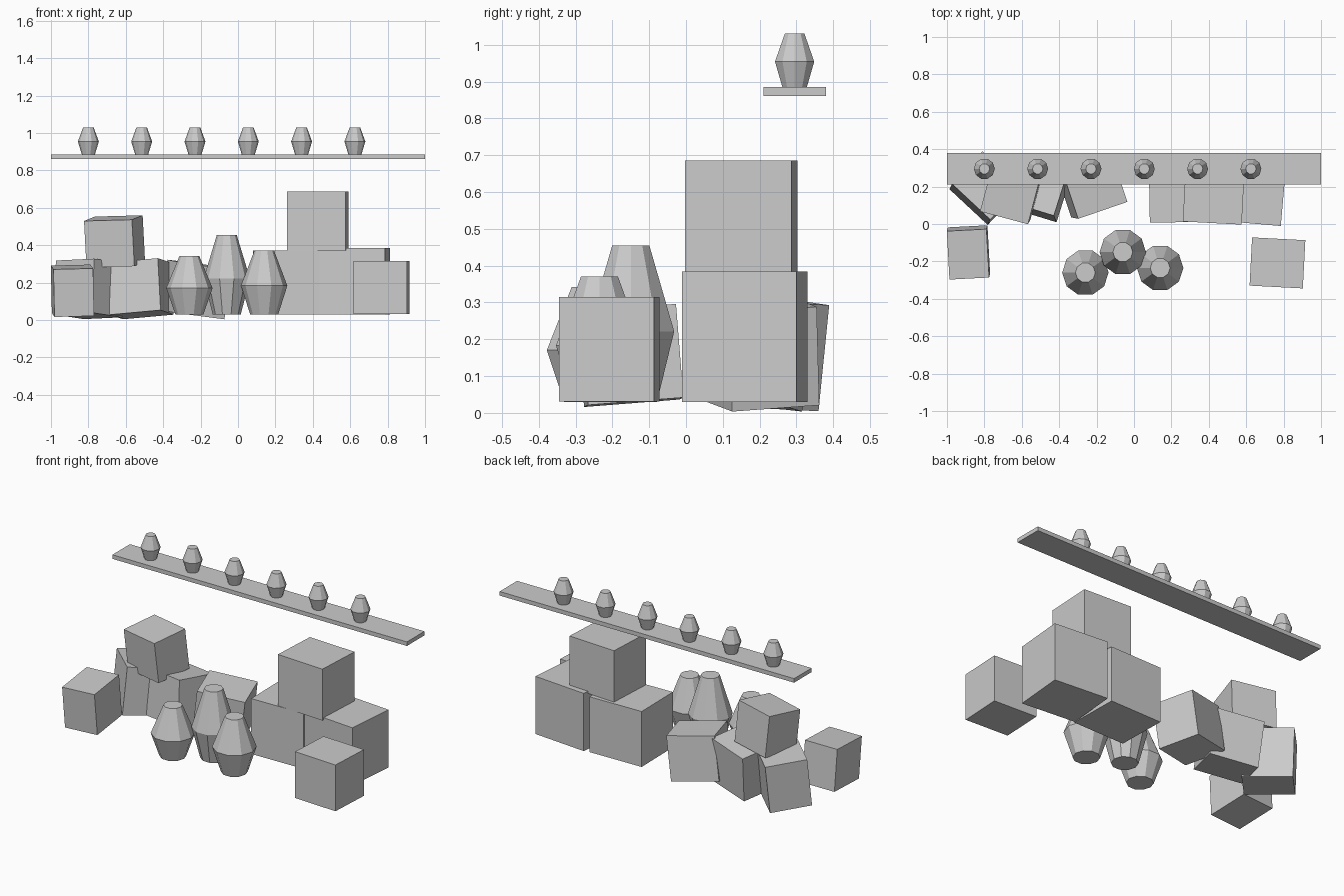
import bpy, bmesh
from math import radians, cos, sin, pi
from mathutils import Matrix, Euler, Vector

if "Cube" in bpy.data.objects:
    bpy.data.objects.remove(bpy.data.objects["Cube"])


def make_object(name, bm):
    bmesh.ops.recalc_face_normals(bm, faces=bm.faces)
    mesh = bpy.data.meshes.new(name)
    bm.to_mesh(mesh)
    bm.free()
    obj = bpy.data.objects.new(name, mesh)
    bpy.context.collection.objects.link(obj)
    return obj


def box(name, center, size, rot=(0, 0, 0)):
    bm = bmesh.new()
    bmesh.ops.create_cube(bm, size=1, matrix=Matrix.Diagonal((*size, 1)))
    obj = make_object(name, bm)
    obj.location = center
    obj.rotation_euler = Euler([radians(a) for a in rot])
    return obj


def lathe(name, location, profile, sides=10):
    """Closed, faceted pot from (radius, height) pairs."""
    bm = bmesh.new()
    rings = [[bm.verts.new((r * cos(2 * pi * i / sides), r * sin(2 * pi * i / sides), z))
              for i in range(sides)] for r, z in profile]
    for a, b in zip(rings, rings[1:]):
        for i in range(sides):
            j = (i + 1) % sides
            bm.faces.new((a[i], a[j], b[j], b[i]))
    bm.faces.new(rings[0][::-1])
    bm.faces.new(rings[-1])
    obj = make_object(name, bm)
    obj.location = location
    return obj


# Shelf with a row of small jars
box("shelf", (0, 0.295, 0.8725), (2, 0.17, 0.025))
for i in range(6):
    lathe(f"small_jar_{i + 1}", (-0.8 + 0.285 * i, 0.295, 0.885),
          [(0.035, 0), (0.056, 0.069), (0.028, 0.145)])

# Large floor jars: x, y, height
for i, (x, y, h) in enumerate([(-0.26, -0.26, 0.312), (-0.06, -0.15, 0.425), (0.14, -0.235, 0.34)]):
    lathe(f"large_jar_{i + 1}", (x, y, 0.03),
          [(0.075, 0), (0.124, 0.45 * h), (0.053, h)])

# Neat crate stack on the right
box("crate_stack_left", (0.257, 0.165, 0.2), (0.35, 0.31, 0.34), (0, 0, 1))
box("crate_stack_right", (0.624, 0.16, 0.207), (0.35, 0.312, 0.354), (0, 0, -5))
box("crate_stack_top", (0.426, 0.15, 0.528), (0.315, 0.29, 0.315), (0, 0, -3))
box("crate_front_right", (0.767, -0.208, 0.173), (0.285, 0.258, 0.284), (0, 0, -3))

# Tumbled crates on the left
box("crate_front_left", (-0.885, -0.152, 0.156), (0.212, 0.26, 0.255), (4.5, -1.5, 3))
box("crate_back_left", (-0.796, 0.192, 0.166), (0.28, 0.24, 0.29), (-6, -2, -43))
box("crate_middle", (-0.522, 0.18, 0.167), (0.285, 0.235, 0.28), (-6, -5, -17))
box("crate_tumbled_top", (-0.66, 0.153, 0.42), (0.265, 0.225, 0.25), (6, -1.5, -15))
box("crate_back_right", (-0.225, 0.195, 0.163), (0.28, 0.25, 0.27), (4, 7, 19))
